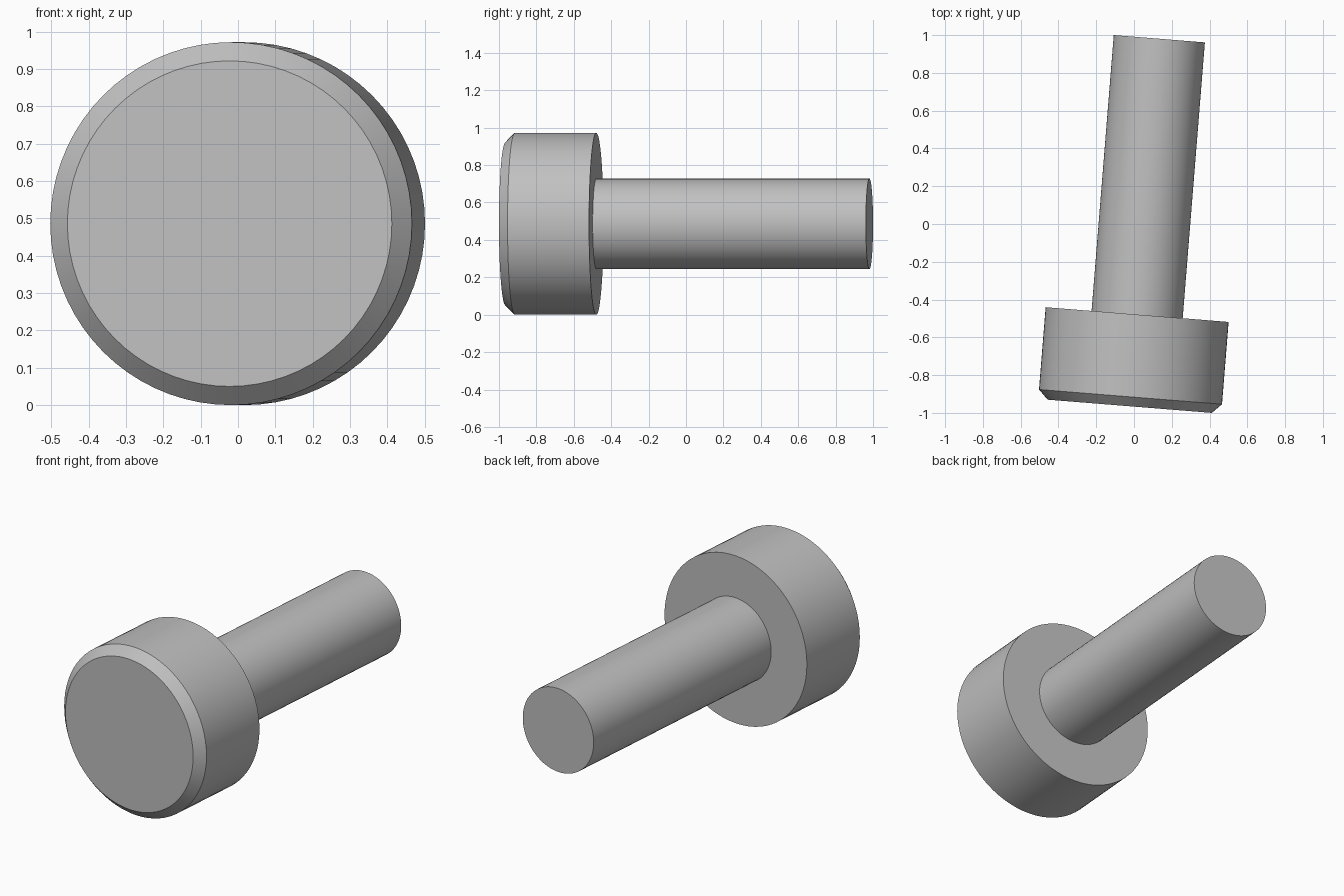
import bpy, bmesh, math
from mathutils import Matrix

cube = bpy.data.objects.get("Cube")
if cube:
    bpy.data.objects.remove(cube, do_unlink=True)

SEGMENTS = 72
HEAD_R, FACE_R, SHAFT_R = 0.486, 0.436, 0.242
HEAD_LEN, TOTAL_LEN, CHAMFER = 0.487, 1.952, 0.05
SOCKET_R, SOCKET_FLOOR_R, SOCKET_DEPTH = 0.216, 0.163, 0.24
PLACE = Matrix.Translation((-0.0225, -0.965, HEAD_R)) @ Matrix.Rotation(math.radians(-4.6), 4, "Z")

steel = bpy.data.materials.new("steel grey")
steel.use_nodes = True
steel.diffuse_color = (0.53, 0.53, 0.53, 1)
steel.node_tree.nodes["Principled BSDF"].inputs["Base Color"].default_value = steel.diffuse_color


def ring(bm, radius, y, sides=SEGMENTS, phase=0.0):
    """Closed loop of edges around the bolt axis; returns its vertices and edges."""
    angles = [phase + math.tau * i / sides for i in range(sides)]
    verts = [bm.verts.new((radius * math.cos(a), y, radius * math.sin(a))) for a in angles]
    edges = [bm.edges.new((verts[i], verts[(i + 1) % sides])) for i in range(sides)]
    return verts, edges


def skin(bm, rings):
    for (_, a), (_, b) in zip(rings, rings[1:]):
        bmesh.ops.bridge_loops(bm, edges=a + b)


def finish(bm, name):
    bmesh.ops.recalc_face_normals(bm, faces=bm.faces)
    mesh = bpy.data.meshes.new(name)
    bm.to_mesh(mesh)
    bm.free()
    mesh.materials.append(steel)
    obj = bpy.data.objects.new(name, mesh)
    bpy.context.collection.objects.link(obj)
    obj.matrix_world = PLACE
    bpy.ops.object.select_all(action="DESELECT")
    obj.select_set(True)
    bpy.context.view_layer.objects.active = obj
    bpy.ops.object.shade_smooth_by_angle(angle=math.radians(30))


# Chamfered head with a tapered hexagonal socket
bm = bmesh.new()
phase = math.radians(-14)
head_rings = [
    ring(bm, SOCKET_FLOOR_R, SOCKET_DEPTH, 6, phase),
    ring(bm, SOCKET_R, 0, 6, phase),
    ring(bm, FACE_R, 0),
    ring(bm, HEAD_R, CHAMFER),
    ring(bm, HEAD_R, HEAD_LEN),
]
skin(bm, head_rings)
bm.faces.new(head_rings[0][0])
bm.faces.new(head_rings[-1][0])
finish(bm, "bolt_head")

# Plain round shaft, seated on the underside of the head
bm = bmesh.new()
shaft_rings = [ring(bm, SHAFT_R, HEAD_LEN), ring(bm, SHAFT_R, TOTAL_LEN)]
skin(bm, shaft_rings)
bm.faces.new(shaft_rings[-1][0])
finish(bm, "bolt_shaft")
